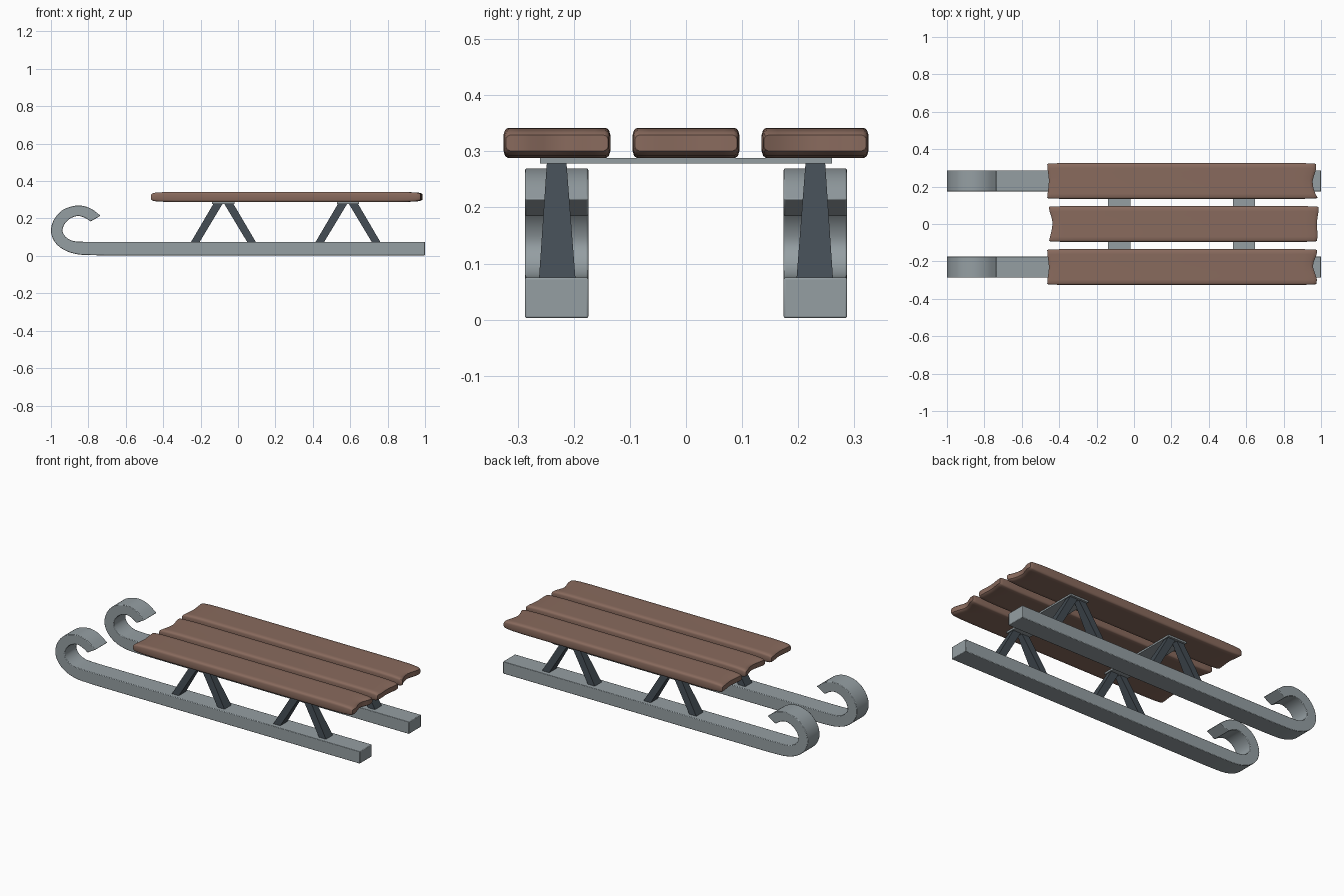
import bpy, bmesh, math
from mathutils import Vector

if "Cube" in bpy.data.objects:
    bpy.data.objects.remove(bpy.data.objects["Cube"])


def material(name, rgb):
    m = bpy.data.materials.new(name)
    m.diffuse_color = (*rgb, 1)
    m.use_nodes = True
    m.node_tree.nodes["Principled BSDF"].inputs["Base Color"].default_value = m.diffuse_color
    return m


WOOD = material("brown_wood", (0.25, 0.145, 0.11))
STEEL = material("pale_steel", (0.30, 0.345, 0.365))
DARK = material("dark_steel", (0.055, 0.07, 0.085))


def make(name, verts, faces, mat, bevel=0, smooth=None):
    me = bpy.data.meshes.new(name)
    me.from_pydata([tuple(v) for v in verts], [], faces)
    bm = bmesh.new()
    bm.from_mesh(me)
    bmesh.ops.recalc_face_normals(bm, faces=bm.faces)
    bm.to_mesh(me)
    bm.free()
    me.materials.append(mat)
    ob = bpy.data.objects.new(name, me)
    bpy.context.collection.objects.link(ob)
    if bevel:
        b = ob.modifiers.new("soft_edges", 'BEVEL')
        b.width, b.segments, b.limit_method = bevel, 2, 'ANGLE'
        b.angle_limit = math.radians(40)
    if smooth:
        bpy.ops.object.select_all(action='DESELECT')
        ob.select_set(True)
        bpy.context.view_layer.objects.active = ob
        bpy.ops.object.shade_smooth_by_angle(angle=math.radians(smooth))
    return ob


def loft(rings):
    """Join equal closed rings with quads; cap ends with paired quads."""
    n = len(rings[0])
    verts = [p for r in rings for p in r]
    faces = [(a * n + i, a * n + (i + 1) % n, (a + 1) * n + (i + 1) % n, (a + 1) * n + i)
             for a in range(len(rings) - 1) for i in range(n)]
    for base in (0, (len(rings) - 1) * n):
        faces += [(base + i, base + i + 1, base + n - 2 - i, base + n - 1 - i)
                  for i in range(n // 2 - 1)]
    return verts, faces


def spline(pts, steps=4):
    p = [Vector(q) for q in pts]
    p = [p[0] * 2 - p[1]] + p + [p[-1] * 2 - p[-2]]
    out = []
    for i in range(1, len(p) - 2):
        a, b, c, d = p[i - 1:i + 3]
        for k in range(steps):
            t = k / steps
            out.append(0.5 * (2 * b + (c - a) * t + (2 * a - 5 * b + 4 * c - d) * t * t
                              + (3 * b - a - 3 * c + d) * t ** 3))
    return out + [p[-2]]


# Runners: long bar whose front curls up and back
outer = [(-.70, .003), (-.78, .004), (-.86, .009), (-.93, .032), (-.98, .075), (-1, .132),
         (-.985, .192), (-.945, .24), (-.895, .263), (-.84, .269), (-.785, .252), (-.735, .215)]
inner = [(-.70, .075), (-.77, .075), (-.84, .076), (-.885, .081), (-.92, .101), (-.938, .132),
         (-.93, .165), (-.908, .192), (-.88, .208), (-.85, .213), (-.818, .203), (-.788, .184)]
edge_a = [Vector((1, .003))] + spline(outer)
edge_b = [Vector((1, .075))] + spline(inner)
for side, label in ((1, "back"), (-1, "front")):
    rings = []
    for o, i in zip(edge_a, edge_b):
        rings.append([(o.x, side * .174, o.y), (o.x, side * .287, o.y),
                      (i.x, side * .287, i.y), (i.x, side * .174, i.y)])
    v, f = loft(rings)
    make(label + "_runner", v, f, STEEL, bevel=.003, smooth=35)

# Leg pairs (inverted V, narrowing upward) and flat cross bars
BOX = [(0, 1, 2, 3), (4, 5, 6, 7), (0, 1, 5, 4), (1, 2, 6, 5), (2, 3, 7, 6), (3, 0, 4, 7)]


def prism(name, x0, x1, y0, y1, z0, tx0, tx1, ty0, ty1, z1, mat):
    make(name, [(x0, y0, z0), (x1, y0, z0), (x1, y1, z0), (x0, y1, z0),
                (tx0, ty0, z1), (tx1, ty0, z1), (tx1, ty1, z1), (tx0, ty1, z1)], BOX, mat)


for cx, place in ((-.078, "fore"), (.588, "aft")):
    prism(place + "_cross_bar", cx - .06, cx + .06, -.26, .26, .278,
          cx - .06, cx + .06, -.26, .26, .288, STEEL)
    for sy in (-1, 1):
        for sx in (-1, 1):
            prism(place + "_leg", cx + sx * .128, cx + sx * .174, sy * .197, sy * .262, .073,
                  cx + sx * .004, cx + sx * .053, sy * .213, sy * .248, .279, DARK)

# Seat planks: rounded slabs with worn, uneven ends
COLS = [-1, -.975, -.92, -.72, -.5, -.25, 0, .25, .5, .72, .92, .975, 1]
DROP = [.012, .004, 0, 0, 0, 0, 0, 0, 0, 0, 0, .004, .012]
HALF, MID = .095, .315


def plank(name, cy, left, right):
    # left / right: end x position for seven points across the width
    def end_x(vals, t):
        u = (t + 1) / 2 * (len(vals) - 1)
        i = min(int(u), len(vals) - 2)
        return vals[i] + (vals[i + 1] - vals[i]) * (u - i)

    # (distance in from end, half thickness, width scale)
    taper = [(0, .014, .955), (.006, .019, .975), (.018, .0225, .99), (.06, .0255, 1), (.13, .027, 1)]
    stations = [(left, d, h, w, 1) for d, h, w in taper]
    stations += [(right, d, h, w, -1) for d, h, w in reversed(taper)]
    rings = []
    for vals, d, h, w, s in stations:
        mean = sum(vals) / len(vals)
        k = max(0, 1 - d / .13)
        row = []
        for t, drop in zip(COLS, DROP):
            x = mean + (end_x(vals, t) - mean) * k + s * d
            row.append((x, cy + t * HALF * w, h - drop * h / .027))
        rings.append([(x, y, MID + z) for x, y, z in row]
                     + [(x, y, MID - z) for x, y, z in reversed(row)])
    v, f = loft(rings)
    make(name, v, f, WOOD, smooth=40)


plank("front_plank", -.23,
      [-.464, -.462, -.457, -.455, -.457, -.463, -.464],
      [.976, .978, .966, .957, .960, .976, .979])
plank("middle_plank", 0,
      [-.454, -.447, -.439, -.436, -.438, -.450, -.456],
      [.978, .982, .979, .978, .980, .986, .987])
plank("back_plank", .23,
      [-.464, -.461, -.457, -.455, -.457, -.462, -.464],
      [.982, .966, .957, .955, .962, .974, .972])
